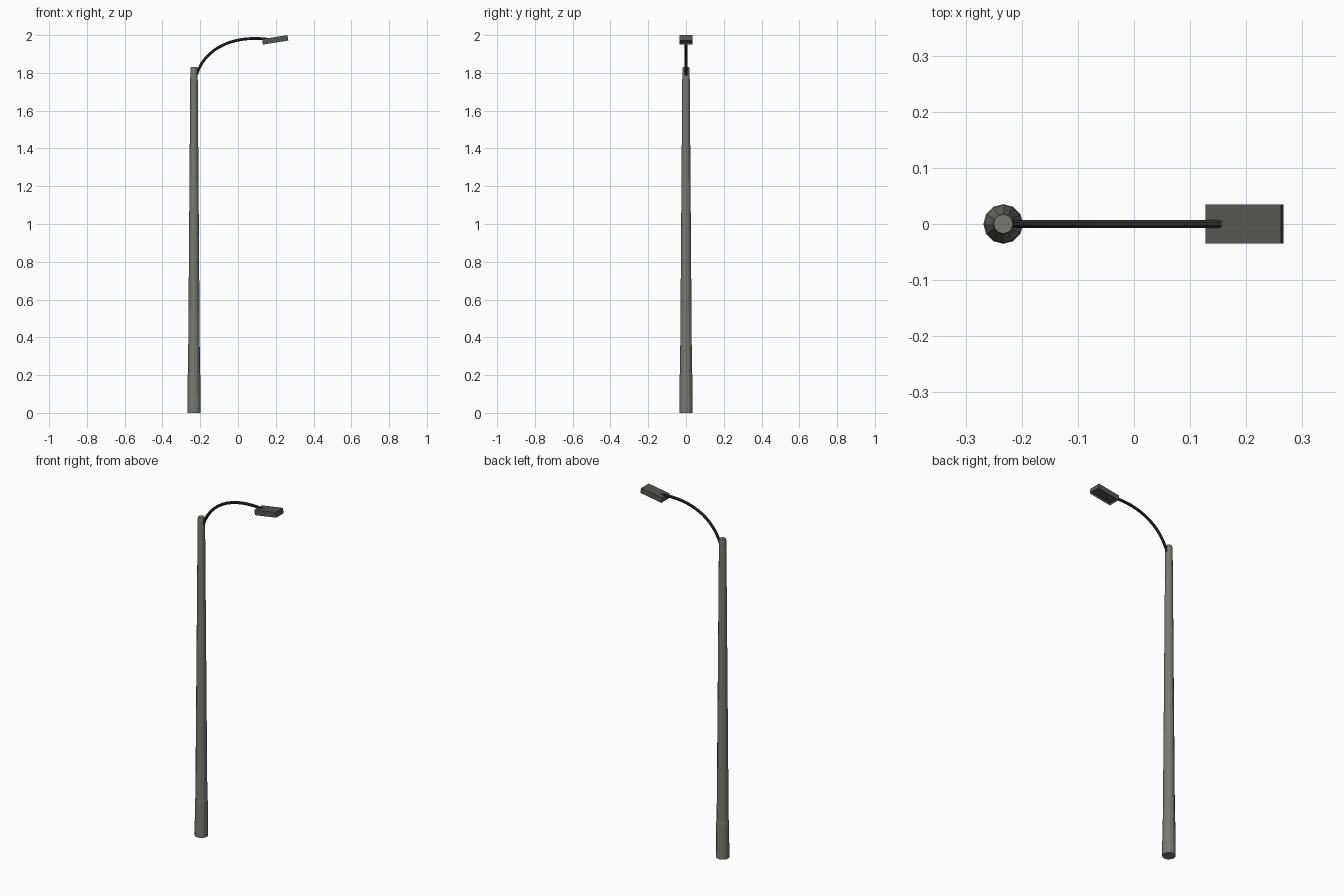
import bpy, bmesh, math
from mathutils import Vector, Matrix

if "Cube" in bpy.data.objects:
    bpy.data.objects.remove(bpy.data.objects["Cube"])


def material(name, rgb):
    m = bpy.data.materials.new(name)
    m.diffuse_color = (*rgb, 1)
    m.use_nodes = True
    m.node_tree.nodes["Principled BSDF"].inputs["Base Color"].default_value = m.diffuse_color
    return m


POLE = material("pole grey", (0.19, 0.19, 0.175))
ARM = material("arm dark grey", (0.03, 0.03, 0.03))
HEAD = material("head grey", (0.09, 0.09, 0.087))
POLE_X = -0.233


def finish(name, bm, mat):
    bmesh.ops.recalc_face_normals(bm, faces=bm.faces)
    me = bpy.data.meshes.new(name)
    bm.to_mesh(me)
    bm.free()
    me.materials.append(mat)
    ob = bpy.data.objects.new(name, me)
    bpy.context.collection.objects.link(ob)
    return ob


def sweep(name, rings, sides, mat, phase=0.0):
    """Tube through (centre, radius, normal axis u, axis v) rings, capped at both ends."""
    bm = bmesh.new()
    loops = []
    for c, r, u, v in rings:
        loops.append([bm.verts.new(c + r * (u * math.cos(a) + v * math.sin(a)))
                      for a in (phase + 2 * math.pi * i / sides for i in range(sides))])
    for a, b in zip(loops, loops[1:]):
        for i in range(sides):
            j = (i + 1) % sides
            bm.faces.new((a[i], a[j], b[j], b[i]))
    bm.faces.new(loops[0])
    bm.faces.new(loops[-1])
    return finish(name, bm, mat)


X, Y = Vector((1, 0, 0)), Vector((0, 1, 0))

# tapered pole with a slightly thicker foot and a chamfered top
profile = [(0, 0.0353), (0.20, 0.0335), (0.215, 0.0315), (1.815, 0.0195), (1.83, 0.017)]
sweep("pole", [(Vector((POLE_X, 0, z)), r, X, Y) for z, r in profile], 12, POLE)

# curved arm, one cubic curve from pole top to lamp head
ctrl = [Vector(p) for p in ((-0.222, 0, 1.785), (-0.17, 0, 1.95), (0.0, 0, 1.998), (0.155, 0, 1.978))]
rings = []
for i in range(15):
    t = i / 14
    s = 1 - t
    p = s**3 * ctrl[0] + 3 * s*s*t * ctrl[1] + 3 * s*t*t * ctrl[2] + t**3 * ctrl[3]
    d = (s*s * (ctrl[1] - ctrl[0]) + 2*s*t * (ctrl[2] - ctrl[1]) + t*t * (ctrl[3] - ctrl[2])).normalized()
    rings.append((p, 0.008, d.cross(Y), Y))
sweep("curved_arm", rings, 8, ARM, math.pi / 8)

# tilted lamp head with a recessed underside
bm = bmesh.new()
bmesh.ops.create_cube(bm, size=1)
bmesh.ops.scale(bm, vec=(0.136, 0.069, 0.029), verts=bm.verts)
bottom = [f for f in bm.faces if f.normal.z < -0.9]
bmesh.ops.inset_region(bm, faces=bottom, thickness=0.006)
bmesh.ops.translate(bm, vec=(0, 0, 0.009), verts=bottom[0].verts)
bm.transform(Matrix.Translation((0.197, 0, 1.975)) @ Matrix.Rotation(math.radians(-9), 4, 'Y'))
finish("lamp_head", bm, HEAD)
